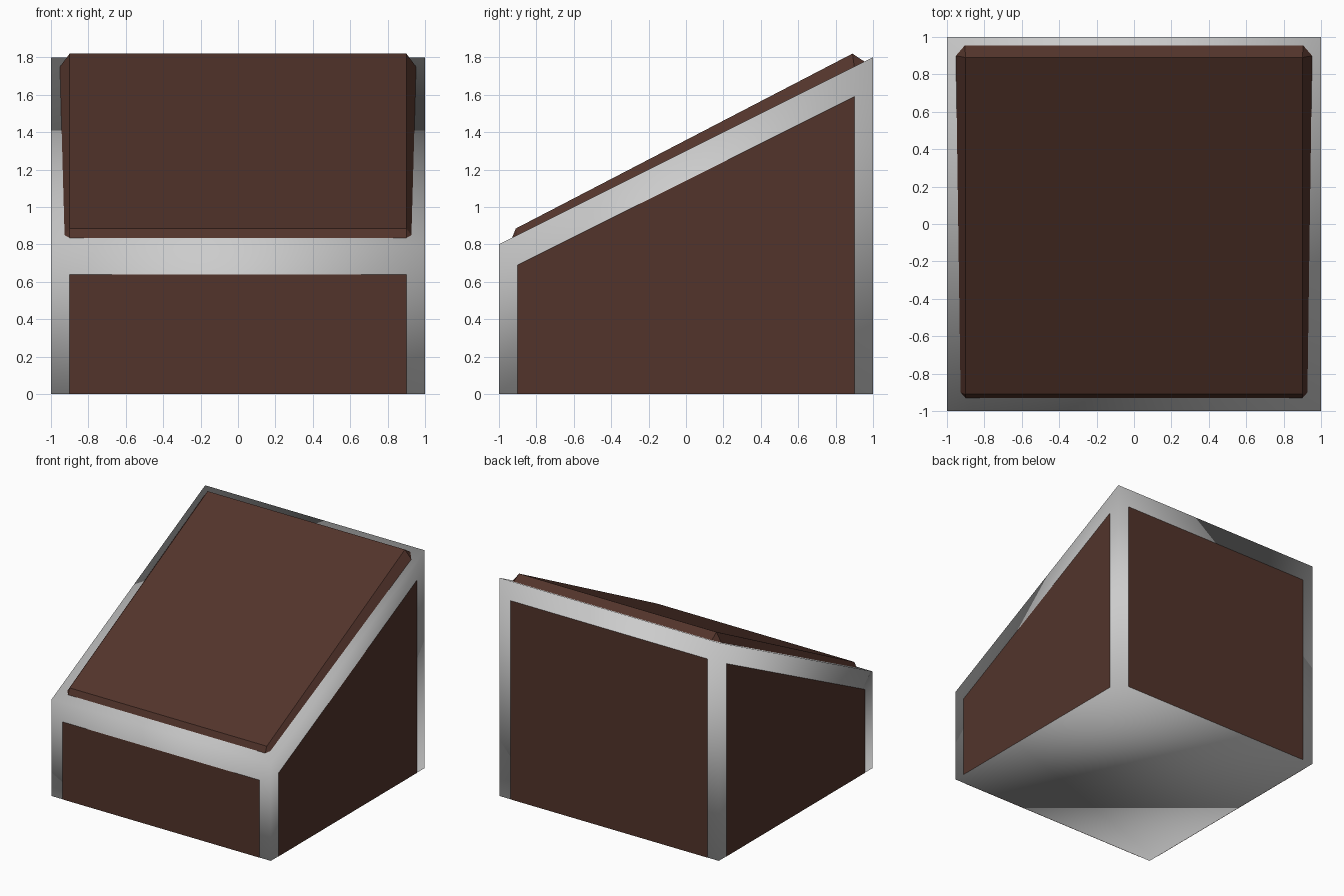
import bpy, bmesh

if "Cube" in bpy.data.objects:
    bpy.data.objects.remove(bpy.data.objects["Cube"])

brown = bpy.data.materials.new("dark_brown")
brown.diffuse_color = (0.085, 0.034, 0.024, 1)
brown.use_nodes = True
brown.node_tree.nodes["Principled BSDF"].inputs["Base Color"].default_value = brown.diffuse_color


def roof(y):
    """Height of the sloping top of the body."""
    return 1.3 + 0.5 * y


def build(name, verts, faces, mat=None, smooth=False, closed=True):
    mesh = bpy.data.meshes.new(name)
    mesh.from_pydata(verts, [], faces)
    if closed:
        bm = bmesh.new()
        bm.from_mesh(mesh)
        bmesh.ops.recalc_face_normals(bm, faces=bm.faces)
        bm.to_mesh(mesh)
        bm.free()
    for p in mesh.polygons:
        p.use_smooth = smooth
    if mat:
        mesh.materials.append(mat)
    obj = bpy.data.objects.new(name, mesh)
    bpy.context.collection.objects.link(obj)
    return obj


# Wedge body: low front, high back, softly shaded
base = [(-1, -1), (1, -1), (1, 1), (-1, 1)]
verts = [(x, y, 0) for x, y in base] + [(x, y, roof(y)) for x, y in base]
faces = [(3, 2, 1, 0), (4, 5, 6, 7)]
faces += [(i, (i + 1) % 4, (i + 1) % 4 + 4, i + 4) for i in range(4)]
build("wedge_body", verts, faces, smooth=True)

# Flat inlaid panels on the four walls, a hair proud of the body
w, out, gap = 0.9, 1.002, 0.16
walls = {
    "front_panel": [(-w, -out), (w, -out)],
    "right_panel": [(out, -w), (out, w)],
    "back_panel": [(w, out), (-w, out)],
    "left_panel": [(-out, w), (-out, -w)],
}
for name, (a, b) in walls.items():
    top = [(x, y, roof(max(-1, min(1, y))) - gap) for x, y in (b, a)]
    build(name, [(*a, 0), (*b, 0)] + top, [(0, 1, 2, 3)], brown, closed=False)

# Chamfered lid panel: octagonal rim on the slope, raised rectangle above
half = [(0.90, -0.932), (0.93, -0.90), (0.955, 0.90), (0.905, 0.958)]
rim = half + [(-x, y) for x, y in reversed(half)]
verts = [(x, y, roof(y)) for x, y in rim]
verts += [(0.9, -0.91, 0.885), (0.9, 0.89, 1.82), (-0.9, 0.89, 1.82), (-0.9, -0.91, 0.885)]
verts = [(x, y, z - 0.004) if i < 8 else (x, y, z) for i, (x, y, z) in enumerate(verts)]
faces = [tuple(range(7, -1, -1)), (8, 9, 10, 11)]
for i in range(4):
    j = (i + 1) % 4
    faces.append((2 * i, 2 * i + 1, 8 + i))
    faces.append((2 * i + 1, (2 * i + 2) % 8, 8 + j, 8 + i))
build("lid_panel", verts, faces, brown, smooth=False)
